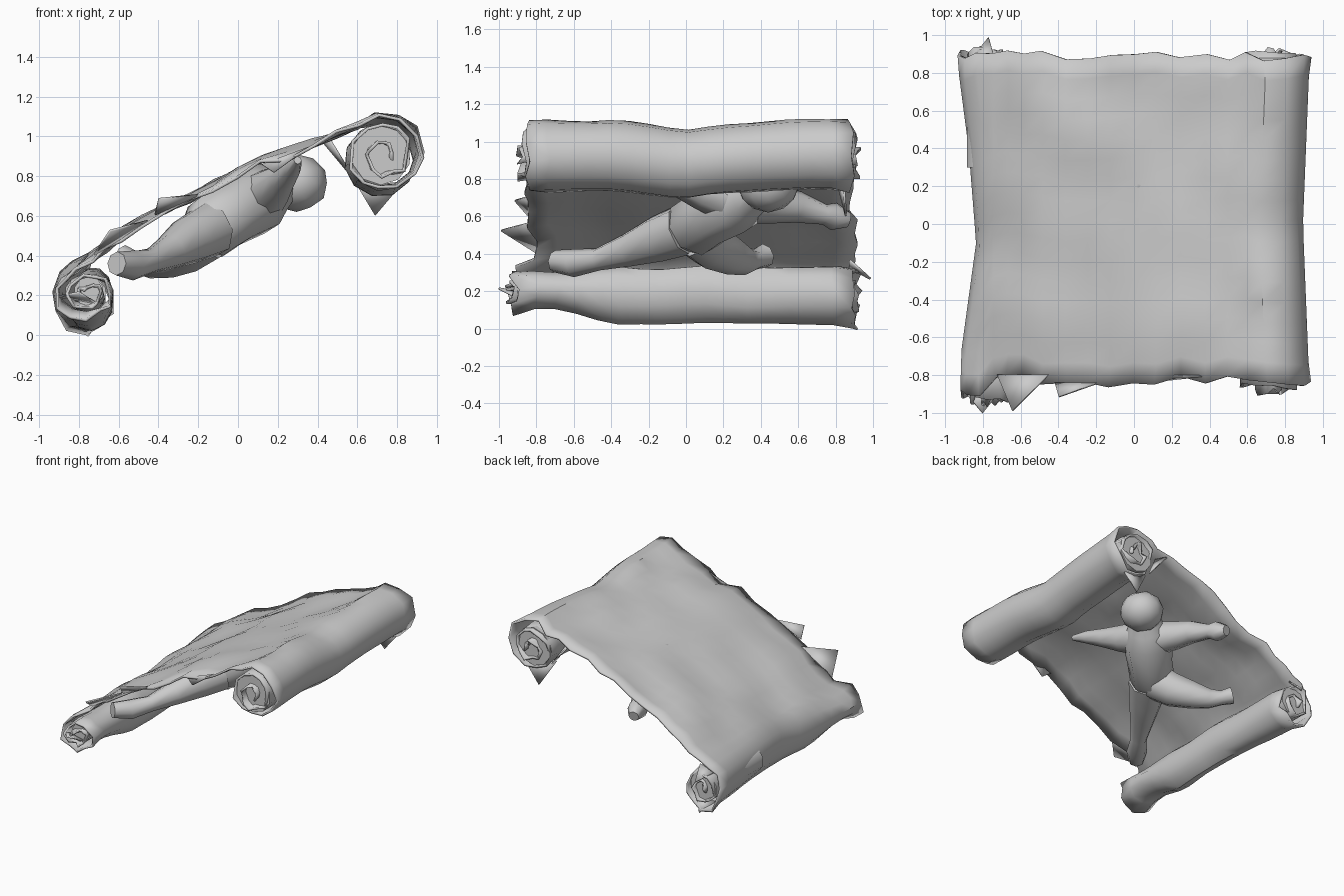
import bpy, bmesh, math, random
from mathutils import Vector, Matrix, noise

if "Cube" in bpy.data.objects:
    bpy.data.objects.remove(bpy.data.objects["Cube"])

random.seed(4)


def finish(name, bm, angle=40):
    bmesh.ops.recalc_face_normals(bm, faces=bm.faces)
    me = bpy.data.meshes.new(name)
    bm.to_mesh(me)
    bm.free()
    ob = bpy.data.objects.new(name, me)
    bpy.context.collection.objects.link(ob)
    bpy.ops.object.select_all(action='DESELECT')
    ob.select_set(True)
    bpy.context.view_layer.objects.active = ob
    bpy.ops.object.shade_smooth_by_angle(angle=math.radians(angle))
    return ob


def spiral(cx, cz, r0, r1, start, turns, direction, n):
    pts = []
    for i in range(n):
        t = i / (n - 1)
        a = math.radians(start) + direction * t * turns * 2 * math.pi
        r = r1 + (r0 - r1) * (1 - t ** 1.4)
        pts.append((cx + r * math.cos(a), cz + r * math.sin(a), t))
    return pts


def lerp_table(table, v):
    for (a, fa), (b, fb) in zip(table, table[1:]):
        if v <= b:
            return fa + (fb - fa) * max(0, (v - a) / (b - a))
    return table[-1][1]


# Scroll profile: lower roll, sloping sheet, upper roll (front view x, z)
low = spiral(-0.78, 0.195, 0.175, 0.03, 112, 2.2, 1, 26)
high = spiral(0.735, 0.905, 0.195, 0.03, 100, 2.3, -1, 26)
middle = [(-0.74, 0.395), (-0.66, 0.445), (-0.58, 0.51), (-0.48, 0.575), (-0.36, 0.635),
          (-0.24, 0.69), (-0.12, 0.755), (0, 0.82), (0.12, 0.87), (0.25, 0.915),
          (0.38, 0.965), (0.5, 1.015), (0.6, 1.055)]
profile = ([(x, z, -1, t) for x, z, t in reversed(low)]
           + [(x, z, 0, 0) for x, z in middle]
           + [(x, z, 1, t) for x, z, t in high])

# Variation along the length: pinch and squash of lower roll, lift of upper roll
pinch = [(-1, 0.75), (-0.66, 0.62), (-0.36, 1.0), (1, 1.0)]
squash = [(-1, 1.0), (-0.66, 0.95), (-0.1, 0.68), (0.4, 0.82), (0.9, 1.05)]
lift = [(-0.85, 0.0), (-0.4, 0.01), (0, -0.04), (0.5, 0.01), (0.88, 0.02)]
rows = 17
bm = bmesh.new()
grid = []
for x0, z0, zone, t in profile:
    if zone == -1:
        y_min, y_max = -0.90 - 0.05 * t, 0.90 + 0.03 * t
    elif zone == 1:
        y_min, y_max = -0.835 - 0.06 * t, 0.875 + 0.05 * t
    else:
        y_min, y_max = (-0.86 if -0.5 < x0 < 0.05 else -0.82), 0.895
    y_min += random.uniform(-0.03, 0.025)
    y_max += random.uniform(-0.03, 0.025)
    line = []
    for j in range(rows):
        y = y_min + (y_max - y_min) * j / (rows - 1)
        x, z = x0, z0
        if zone == -1:
            s = lerp_table(pinch, y)
            x = -0.635 + (x + 0.635) * lerp_table(squash, y) * 0.9
            z = 0.25 + (z - 0.25) * s
        elif zone == 1:
            x += 0.005 - 0.04 * (1 - min(1, abs(y)))
            z += lerp_table(lift, y) * max(0, 1 - t)
        amp = 0.04 if zone == 0 else 0.02
        z += amp * noise.noise(Vector((x * 3, y * 3, z * 3)))
        if j in (0, rows - 1):
            z += random.uniform(-0.03, 0.015)
            x += random.uniform(-0.012, 0.012)
        line.append(bm.verts.new((x, y, z)))
    grid.append(line)
for a, b in zip(grid, grid[1:]):
    for j in range(rows - 1):
        bm.faces.new((a[j], a[j + 1], b[j + 1], b[j]))
sheet = finish("rolled_sheet", bm)
solid = sheet.modifiers.new("thickness", 'SOLIDIFY')
solid.thickness = 0.016
solid.offset = 0

# Packed cores that close the ends of the rolls
for name, x, z, r, y0, y1 in (("lower_core_front", -0.75, 0.22, 0.075, -0.90, -0.6),
                              ("lower_core_back", -0.775, 0.20, 0.115, 0.3, 0.89),
                              ("upper_core_front", 0.72, 0.905, 0.15, -0.84, -0.3),
                              ("upper_core_back", 0.72, 0.905, 0.15, 0.3, 0.88)):
    bm = bmesh.new()
    bmesh.ops.create_cone(bm, cap_ends=True, segments=10, radius1=r, radius2=r, depth=y1 - y0,
                          matrix=Matrix.Translation((x, (y0 + y1) / 2, z))
                          @ Matrix.Rotation(math.pi / 2, 4, 'X'))
    finish(name, bm)

# Torn flaps on the sheet corners and roll ends
flaps = [[(-0.72, -0.80, 0.40), (-0.45, -0.80, 0.57), (-0.64, -0.99, 0.52)],
         [(-0.86, 0.88, 0.33), (-0.74, 0.88, 0.37), (-0.77, 0.99, 0.27)],
         [(-0.90, -0.88, 0.20), (-0.72, -0.90, 0.17), (-0.80, -1.0, 0.22)],
         [(-0.82, 0.78, 0.05), (-0.70, 0.86, 0.08), (-0.76, 0.92, 0.00)],
         [(0.57, 0.80, 0.80), (0.80, 0.84, 0.73), (0.69, 0.85, 0.60)],
         [(0.43, 0.88, 0.98), (0.47, 0.80, 0.98), (0.58, 0.86, 0.80)],
         [(0.12, -0.81, 0.86), (0.36, -0.81, 0.95), (0.18, -0.83, 0.82)],
         [(-0.42, -0.84, 0.61), (-0.20, -0.84, 0.71), (-0.40, -0.91, 0.69)]]
bm = bmesh.new()
for f in flaps:
    bm.faces.new([bm.verts.new(p) for p in f])
flap = finish("torn_flaps", bm)
solid = flap.modifiers.new("thickness", 'SOLIDIFY')
solid.thickness = 0.012


def tube(name, path, sides=8):
    """Limb through (x, y, z, radius) stations, capped at both ends."""
    bm = bmesh.new()
    pts = [Vector(p[:3]) for p in path]
    rings = []
    for i, p in enumerate(pts):
        d = (pts[min(i + 1, len(pts) - 1)] - pts[max(i - 1, 0)]).normalized()
        u = d.cross(Vector((0, 0, 1))).normalized()
        w = u.cross(d)
        r = path[i][3]
        rings.append([bm.verts.new(p + r * (u * math.cos(k * 2 * math.pi / sides)
                                            + w * math.sin(k * 2 * math.pi / sides)))
                      for k in range(sides)])
    for a, b in zip(rings, rings[1:]):
        for k in range(sides):
            n = (k + 1) % sides
            bm.faces.new((a[k], a[n], b[n], b[k]))
    bm.faces.new(rings[0])
    bm.faces.new(rings[-1])
    return finish(name, bm, 50)


# Figure hanging face down beneath the sheet
tube("torso", [(0.25, 0.40, 0.76, 0.08), (0.16, 0.33, 0.73, 0.14), (0.08, 0.25, 0.68, 0.185),
               (-0.04, 0.13, 0.605, 0.165), (-0.14, 0.04, 0.54, 0.165), (-0.24, -0.03, 0.48, 0.08)])
tube("arm_back", [(0.06, 0.30, 0.69, 0.13), (0.0, 0.44, 0.67, 0.11), (-0.05, 0.60, 0.65, 0.085),
                  (-0.10, 0.74, 0.61, 0.055), (-0.13, 0.79, 0.60, 0.075), (-0.15, 0.87, 0.58, 0.04)])
tube("arm_front", [(0.12, 0.22, 0.70, 0.13), (0.17, 0.08, 0.74, 0.105), (0.22, -0.06, 0.79, 0.075),
                   (0.27, -0.20, 0.84, 0.05), (0.30, -0.33, 0.88, 0.02)])
tube("leg_front", [(-0.14, -0.01, 0.53, 0.14), (-0.24, -0.15, 0.48, 0.125), (-0.34, -0.31, 0.42, 0.09),
                   (-0.44, -0.47, 0.37, 0.06), (-0.53, -0.60, 0.35, 0.075), (-0.61, -0.70, 0.36, 0.06)])
tube("leg_back", [(-0.15, 0.06, 0.51, 0.14), (-0.25, 0.14, 0.44, 0.13), (-0.35, 0.24, 0.39, 0.105),
                  (-0.45, 0.32, 0.36, 0.075), (-0.52, 0.37, 0.37, 0.055), (-0.58, 0.42, 0.39, 0.065)])

# Head
bm = bmesh.new()
bmesh.ops.create_icosphere(bm, subdivisions=2, radius=0.165)
for v in bm.verts:
    v.co = Vector((v.co.x * 0.97, v.co.y, v.co.z * 0.88)) + Vector((0.295, 0.44, 0.765))
finish("head", bm, 35)
